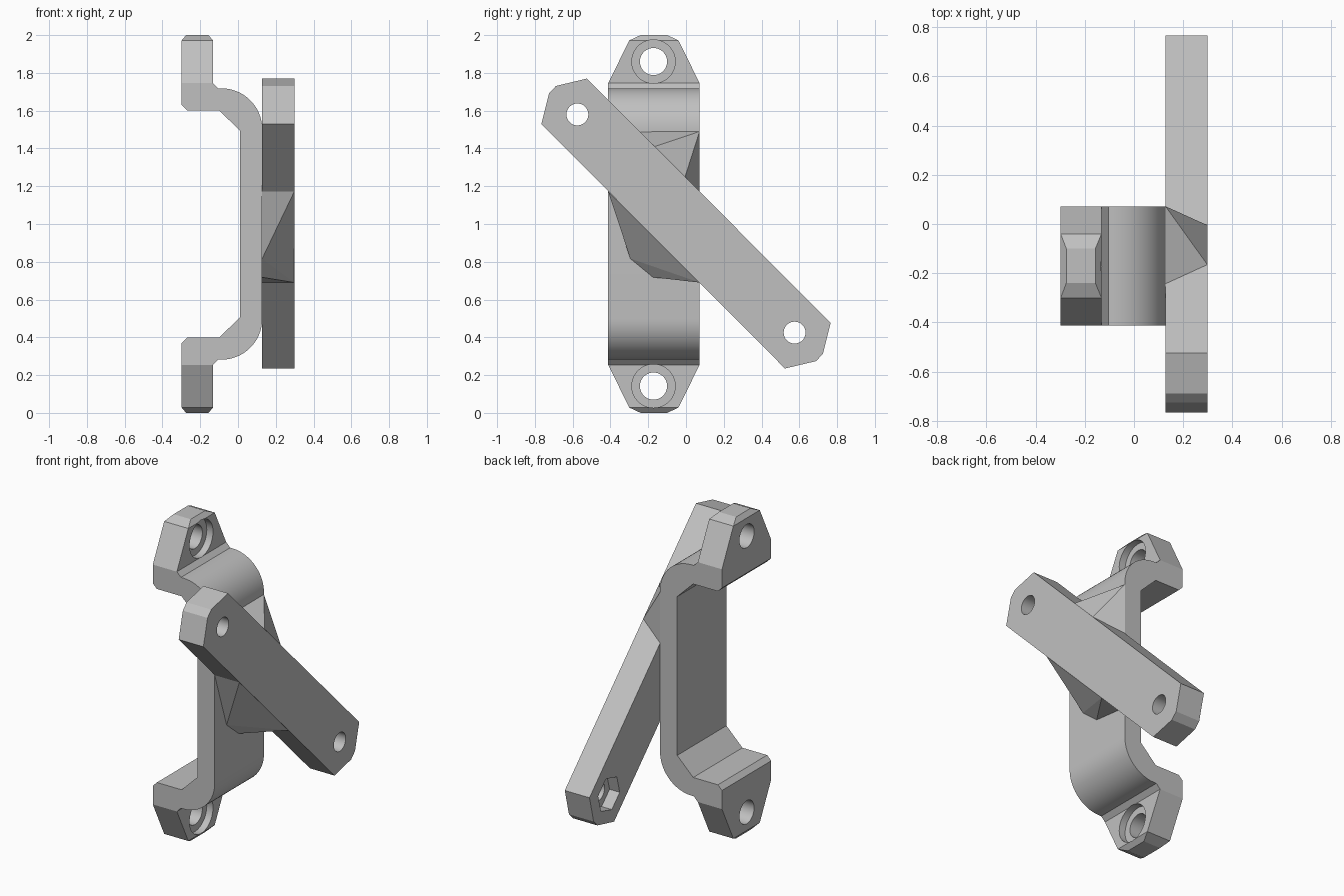
import bpy, bmesh, math
from mathutils import Vector

cube = bpy.data.objects.get("Cube")
if cube:
    bpy.data.objects.remove(cube, do_unlink=True)

grey = bpy.data.materials.new("light grey")
grey.use_nodes = True
colour = (0.53, 0.53, 0.53, 1)
grey.diffuse_color = colour
grey.node_tree.nodes["Principled BSDF"].inputs["Base Color"].default_value = colour

BACK, MID, FACE = -0.298, 0.128, 0.298   # x planes: feet back, strap/bar contact, bar face
Y0, Y1 = -0.412, 0.072                   # bracket width


def make_object(name, bm):
    bmesh.ops.recalc_face_normals(bm, faces=bm.faces)
    mesh = bpy.data.meshes.new(name)
    bm.to_mesh(mesh)
    bm.free()
    mesh.materials.append(grey)
    obj = bpy.data.objects.new(name, mesh)
    bpy.context.collection.objects.link(obj)
    return obj


def prism(name, points, axis, start, end):
    """Extrude a 2D outline along x (points are y,z) or y (points are x,z)."""
    bm = bmesh.new()
    place = (lambda a, b: (start, a, b)) if axis == "x" else (lambda a, b: (a, start, b))
    face = bm.faces.new([bm.verts.new(place(a, b)) for a, b in points])
    grown = bmesh.ops.extrude_face_region(bm, geom=[face])
    shift = Vector((end - start, 0, 0) if axis == "x" else (0, end - start, 0))
    bmesh.ops.translate(bm, vec=shift, verts=[g for g in grown["geom"] if isinstance(g, bmesh.types.BMVert)])
    return make_object(name, bm)


def hull(name, points):
    bm = bmesh.new()
    for p in points:
        bm.verts.new(p)
    bmesh.ops.convex_hull(bm, input=bm.verts)
    bmesh.ops.dissolve_limit(bm, angle_limit=0.02, verts=bm.verts, edges=bm.edges)
    return make_object(name, bm)


def ring(y, z, radius, sides, turn=0.0):
    return [(y + radius * math.cos(turn + math.tau * i / sides),
             z + radius * math.sin(turn + math.tau * i / sides)) for i in range(sides)]


def boolean(obj, cutter, operation="DIFFERENCE"):
    cutter.hide_render = True
    mod = obj.modifiers.new("cut", "BOOLEAN")
    mod.operation, mod.object, mod.solver = operation, cutter, "EXACT"
    bpy.context.view_layer.objects.active = obj
    bpy.ops.object.modifier_apply(modifier=mod.name)
    bpy.data.objects.remove(cutter, do_unlink=True)


def flip(points):
    return [(a, 2 - b) for a, b in reversed(points)]


# Bracket: side profile with a rounded outer bend, mirrored top to bottom
bend = [(-0.087 + 0.215 * math.sin(math.radians(a)), 1.503 + 0.215 * math.cos(math.radians(a)))
        for a in range(0, 91, 6)]
outer = [(-0.275, 2), (-0.157, 2), (-0.132, 1.972), (-0.132, 1.746), (-0.104, 1.718)] + bend
inner = [(0.01, 1.494), (-0.1, 1.602), (-0.27, 1.602), (BACK, 1.63), (BACK, 1.972)]
bracket = prism("bracket", outer + flip(outer) + flip(inner) + inner, "y", Y0, Y1)

# Taper both feet to their clipped ends
right_side = [(-0.1, 2), (-0.04, 1.972), (Y1, 1.746)]
left_side = [(Y0, 1.746), (-0.3, 1.972), (-0.24, 2)]
boolean(bracket, prism("foot_trim", right_side + flip(right_side) + flip(left_side) + left_side,
                       "x", -1, 1), "INTERSECT")

# Countersunk screw holes in the feet
for z in (1.86, 0.142):
    boolean(bracket, prism("screw_hole", ring(-0.172, z, 0.072, 40), "x", -0.5, 0.5))
    boolean(bracket, prism("counterbore", ring(-0.172, z, 0.115, 48), "x", -0.175, 0.0))

# Diagonal bar: one end outline, the other is its half turn
end = [(-0.524, 1.77), (-0.688, 1.731), (-0.725, 1.693), (-0.766, 1.529)]
bar = prism("diagonal_bar", end + [(-y, 2.005 - z) for y, z in end], "x", MID, FACE)
for y, z in ((-0.575, 1.58), (0.575, 0.425)):
    boolean(bar, prism("bolt_hole", ring(y, z, 0.058, 36), "x", 0, 1))
    boolean(bar, prism("nut_pocket", ring(y, z, 0.11, 6, -math.pi / 4), "x", 0, MID + 0.07))

# Gussets between the strap and the bar
hull("lower_gusset", [(FACE, Y0, 1.172), (FACE, Y1, 0.69), (MID, Y0, 1.172), (MID, Y1, 0.69),
                      (MID, -0.295, 0.817), (MID, -0.175, 0.718)])
hull("upper_gusset", [(MID, Y1, 1.49), (MID, -0.243, 1.488), (MID, Y1, 1.173),
                      (FACE, -0.165, 1.41), (FACE, -0.005, 1.25)])

# Smooth the bend and the holes, keep the edges sharp
for obj in (bracket, bar):
    bpy.ops.object.select_all(action="DESELECT")
    obj.select_set(True)
    bpy.context.view_layer.objects.active = obj
    bpy.ops.object.shade_smooth_by_angle(angle=math.radians(25))
